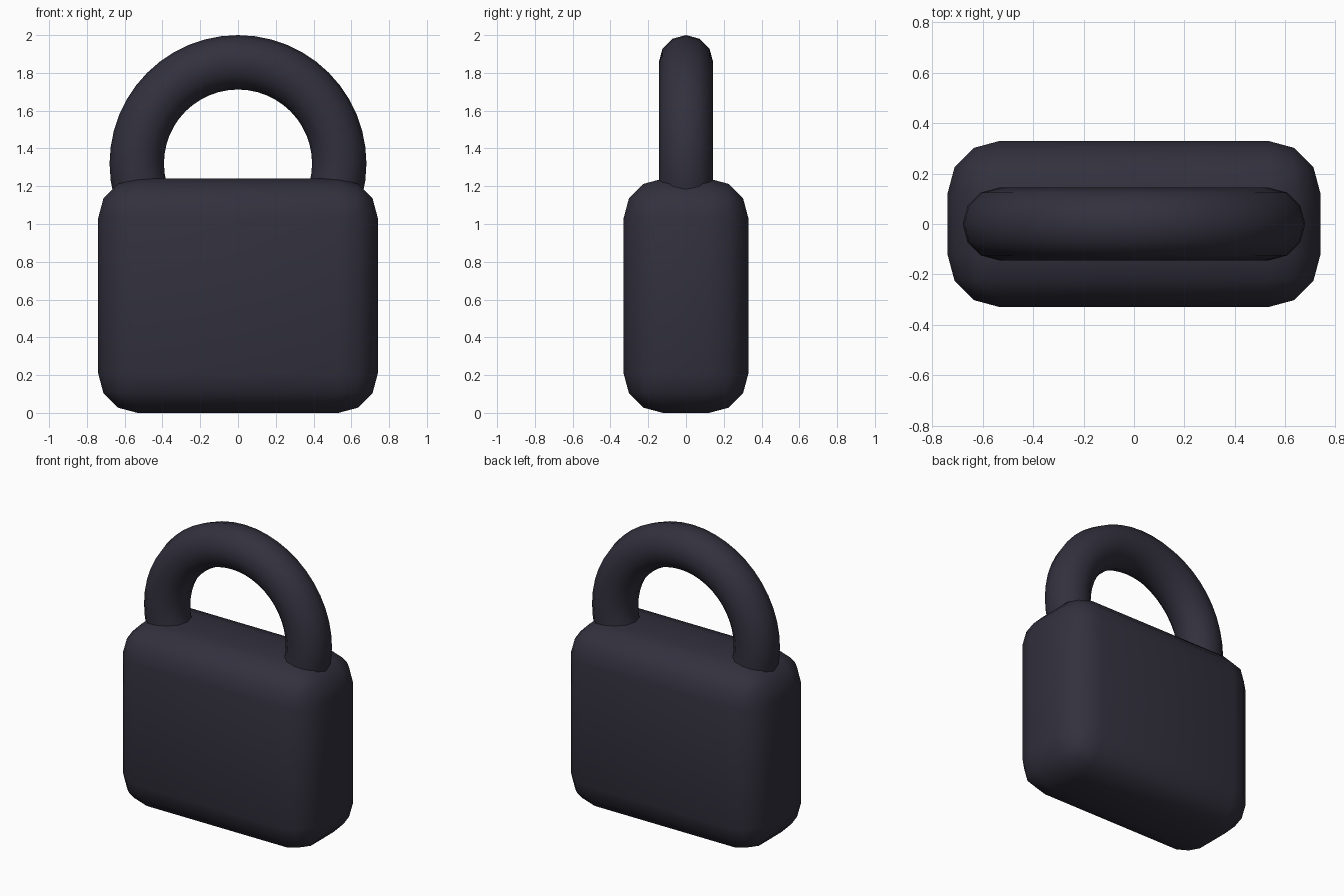
import bpy
import math

cube = bpy.data.objects.get("Cube")
if cube:
    bpy.data.objects.remove(cube, do_unlink=True)

# One dark metal for both parts
COLOUR = (0.032, 0.030, 0.047, 1.0)
metal = bpy.data.materials.new("dark slate")
metal.use_nodes = True
metal.diffuse_color = COLOUR
metal.node_tree.nodes["Principled BSDF"].inputs["Base Color"].default_value = COLOUR


def finish(name):
    obj = bpy.context.object
    obj.name = name
    obj.data.name = name
    obj.data.materials.append(metal)
    return obj


# Body: box with rounded edges
WIDTH, DEPTH, HEIGHT = 1.48, 0.66, 1.24
bpy.ops.mesh.primitive_cube_add(size=1, location=(0, 0, HEIGHT / 2))
body = finish("lock_body")
body.scale = (WIDTH, DEPTH, HEIGHT)
bpy.ops.object.transform_apply(location=False, rotation=False, scale=True)
bevel = body.modifiers.new("rounded edges", 'BEVEL')
bevel.width = 0.208
bevel.segments = 3
bpy.ops.object.modifier_apply(modifier=bevel.name)
bpy.ops.object.shade_smooth()

# Shackle: upright ring whose lower half is sunk into the body
bpy.ops.mesh.primitive_torus_add(
    major_radius=0.536, minor_radius=0.144, major_segments=48, minor_segments=12,
    location=(0, 0, 1.32), rotation=(math.pi / 2, 0, 0))
finish("shackle")
bpy.ops.object.shade_smooth()
